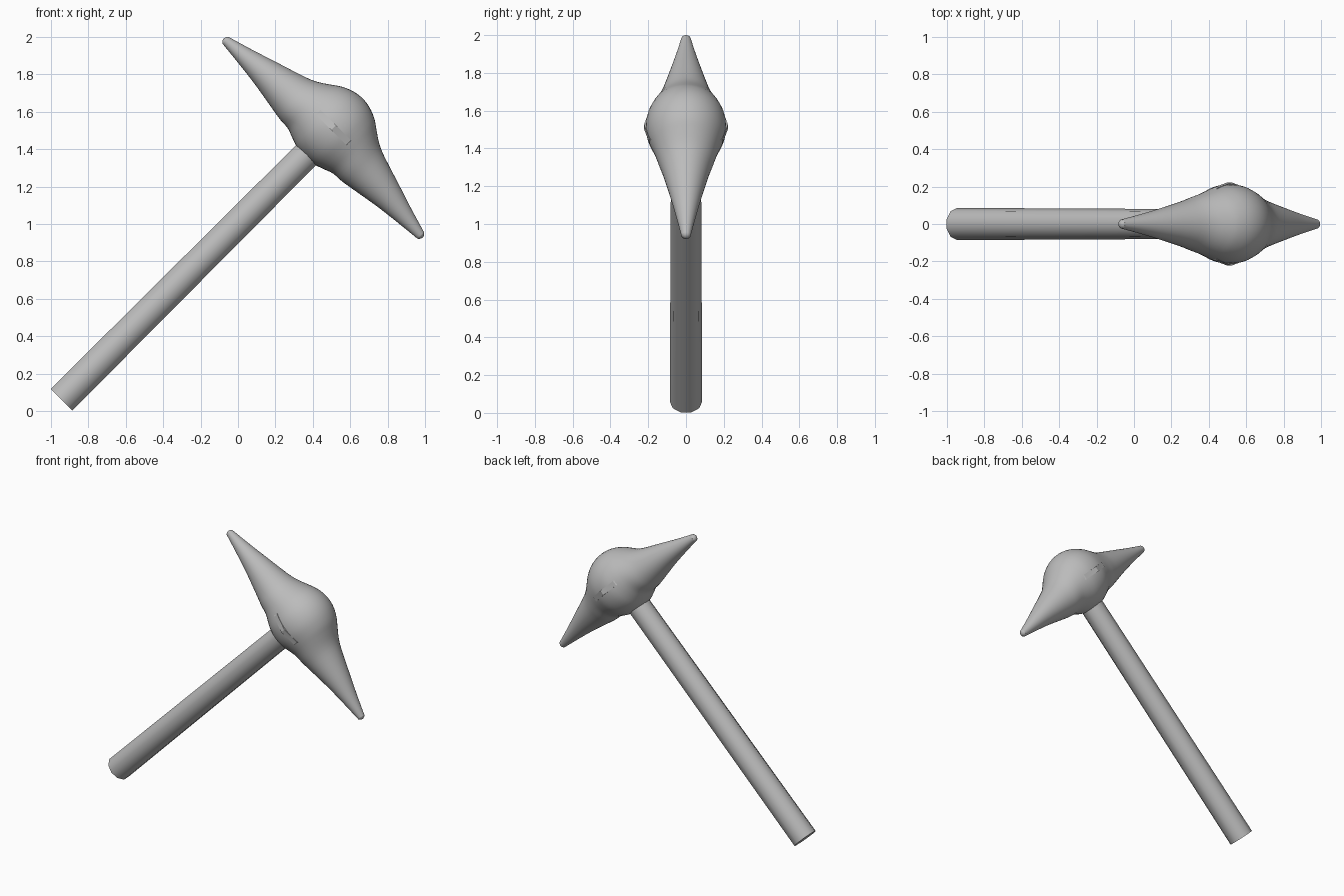
import bpy, bmesh, math
from mathutils import Vector

if "Cube" in bpy.data.objects:
    bpy.data.objects.remove(bpy.data.objects["Cube"])

# Everything is built upright (head along x, handle along z), then tilted 45 degrees.
U0 = -0.71          # handle / head centre along local x
Y = Vector((0, 1, 0))

grey = bpy.data.materials.new("plain grey")
grey.diffuse_color = (0.5, 0.5, 0.5, 1)
grey.use_nodes = True
grey.node_tree.nodes["Principled BSDF"].inputs["Base Color"].default_value = grey.diffuse_color


def loft(name, rings, sides, sharp_angle):
    """Skin rings of (centre, first half axis, second half axis), capping both ends."""
    bm = bmesh.new()
    loops = []
    for c, a, b in rings:
        loops.append([bm.verts.new(c + a * math.cos(t) + b * math.sin(t))
                      for t in (2 * math.pi * i / sides for i in range(sides))])
    for lo, hi in zip(loops, loops[1:]):
        for i in range(sides):
            j = (i + 1) % sides
            bm.faces.new((lo[i], lo[j], hi[j], hi[i]))
    bm.faces.new(loops[0])
    bm.faces.new(loops[-1])
    bmesh.ops.recalc_face_normals(bm, faces=bm.faces)
    me = bpy.data.meshes.new(name)
    bm.to_mesh(me)
    bm.free()
    me.materials.append(grey)
    ob = bpy.data.objects.new(name, me)
    bpy.context.collection.objects.link(ob)
    ob.rotation_euler.y = math.radians(45)
    bpy.ops.object.select_all(action='DESELECT')
    ob.select_set(True)
    bpy.context.view_layer.objects.active = ob
    bpy.ops.object.shade_smooth_by_angle(angle=math.radians(sharp_angle))
    return ob


def spline(pts, steps):
    """Catmull-Rom through the points."""
    out = []
    p = [pts[0]] + pts + [pts[-1]]
    for a, b, c, d in zip(p, p[1:], p[2:], p[3:]):
        for s in range(steps):
            t = s / steps
            out.append(0.5 * (2 * b + (c - a) * t + (2 * a - 5 * b + 4 * c - d) * t * t
                              + (3 * b - a - 3 * c + d) * t ** 3))
    return out + [pts[-1]]


# Half profile of head: distance from middle, centre height, half height, half width
half = [(0.06, 1.432, 0.213, 0.206), (0.12, 1.430, 0.191, 0.186),
        (0.17, 1.422, 0.165, 0.167), (0.23, 1.404, 0.143, 0.147),
        (0.30, 1.394, 0.122, 0.125), (0.46, 1.382, 0.083, 0.085),
        (0.60, 1.368, 0.052, 0.053), (0.725, 1.356, 0.027, 0.027)]
# Rounded tip
half += [(0.725 + 0.027 * math.sin(a), 1.355, 0.027 * math.cos(a), 0.027 * math.cos(a))
         for a in (0.5, 0.95, 1.3, 1.5)]
half = [Vector(h) for h in half]
mirrored = [Vector((-h[0], h[1], h[2], h[3])) for h in reversed(half)]
profile = spline(mirrored + [Vector((0, 1.433, 0.220, 0.212))] + half, 3)

# Double-pointed head with round middle
loft("head", [(Vector((U0 + d, 0, v)), Y * ry, Vector((0, 0, rv)))
              for d, v, rv, ry in profile], 40, 60)

# Ten-sided tapered handle
loft("handle", [(Vector((U0, 0, z)), Y * r, Vector((r, 0, 0)))
                for z, r in ((-0.625, 0.086), (1.36, 0.079))], 10, 40)

# Thin band inside the head whose corners show on both sides
loft("side_ridge", [(Vector((U0, 0, z)), Y * 0.222, Vector((0.222, 0, 0)))
                    for z in (1.415, 1.45)], 12, 20)
